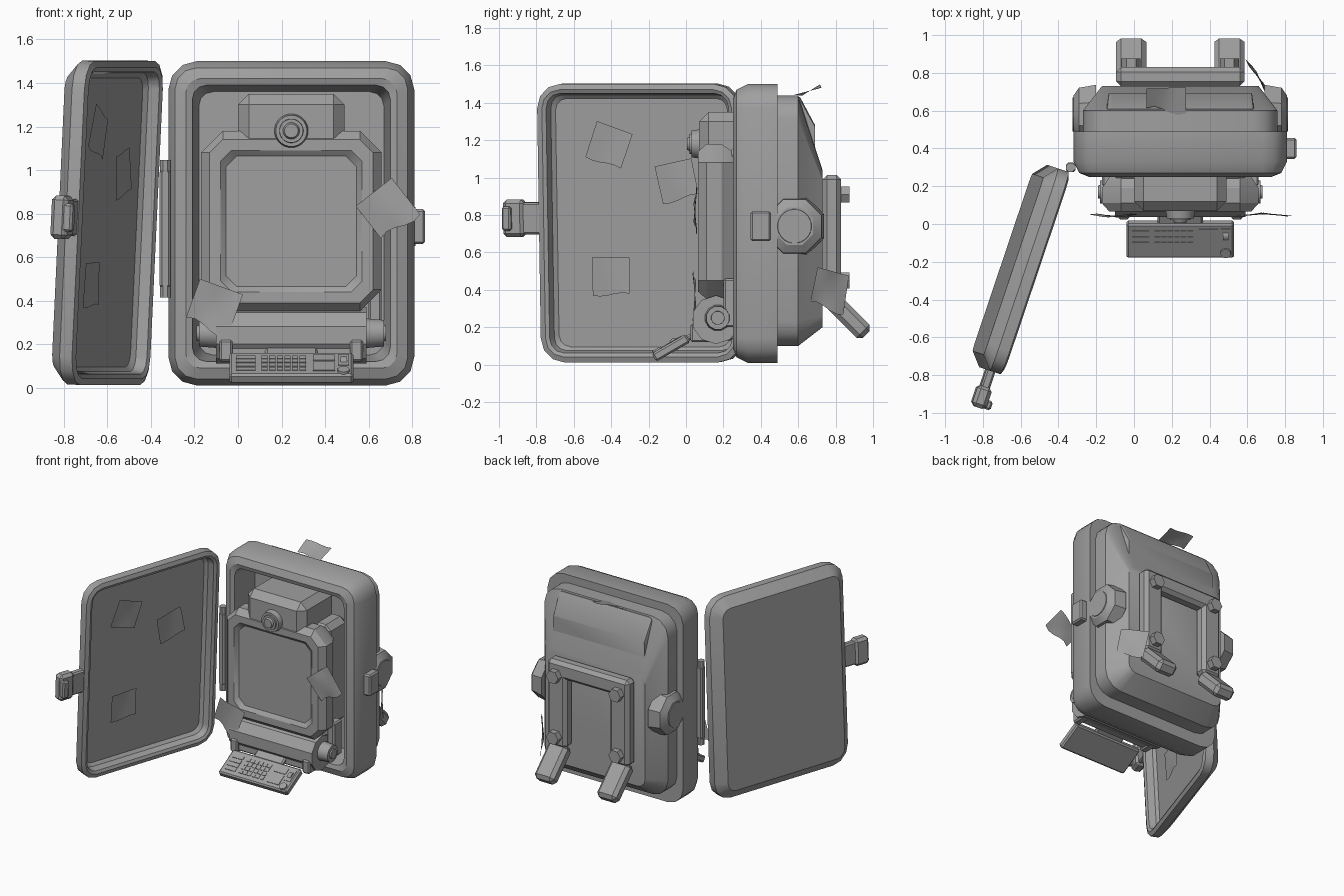
import bpy, bmesh
from math import radians, sin, cos, pi
from mathutils import Matrix, Vector

cube = bpy.data.objects.get("Cube")
if cube:
    bpy.data.objects.remove(cube, do_unlink=True)

shade = .35
colour = (shade, shade, shade, 1)
grey = bpy.data.materials.new("plain_grey")
grey.use_nodes = True
grey.diffuse_color = colour
grey.node_tree.nodes["Principled BSDF"].inputs["Base Color"].default_value = colour
parts = []


def place(x, y, z):
    return Matrix.Translation((x, y, z))


def tilt(degrees, axis):
    return Matrix.Rotation(radians(degrees), 4, axis)


def finish(name, bm, frame):
    """Turn a bmesh into a grey object standing in the given frame."""
    bm.transform(frame)
    bmesh.ops.recalc_face_normals(bm, faces=bm.faces)
    mesh = bpy.data.meshes.new(name)
    bm.to_mesh(mesh)
    bm.free()
    mesh.materials.append(grey)
    part = bpy.data.objects.new(name, mesh)
    bpy.context.collection.objects.link(part)
    parts.append(part)


def rounded_ring(bm, y, half, bottom, top, radius, steps):
    """Rounded rectangle of vertices in the x-z plane."""
    middle = (top + bottom) / 2
    reach_x = half - radius
    reach_z = top - middle - radius
    verts = []
    for quarter, (sx, sz) in enumerate(((1, 1), (-1, 1), (-1, -1), (1, -1))):
        for step in range(steps + 1):
            angle = (quarter + step / steps) * pi / 2
            x = sx * reach_x + radius * cos(angle)
            z = middle + sz * reach_z + radius * sin(angle)
            verts.append(bm.verts.new((x, y, z)))
    return verts


def loft(name, frame, half, bottom, top, radius, rings, steps=3, drop=0):
    """Skin rounded rectangles given as (y, inset); drop lowers the last one's top."""
    bm = bmesh.new()
    rows = []
    for y, inset in rings:
        lowered = drop if (y, inset) == rings[-1] else 0
        corner = max(radius - inset, radius / 2)
        rows.append(rounded_ring(bm, y, half - inset, bottom + inset,
                                 top - inset - lowered, corner, steps))
    for near, far in zip(rows, rows[1:]):
        for i, vert in enumerate(near):
            bm.faces.new((near[i - 1], vert, far[i], far[i - 1]))
    bm.faces.new(rows[0])
    bm.faces.new(rows[-1])
    finish(name, bm, frame)


def box(name, frame, size, centre, bevel=.01):
    bm = bmesh.new()
    bmesh.ops.create_cube(bm, size=1)
    bmesh.ops.scale(bm, vec=size, verts=bm.verts)
    bmesh.ops.translate(bm, vec=centre, verts=bm.verts)
    if bevel:
        bmesh.ops.bevel(bm, geom=bm.edges[:], offset=bevel, segments=1, affect='EDGES')
    finish(name, bm, frame)


def rod(name, frame, radius, depth, centre, axis, sides=8, taper=.9):
    """Slightly tapered cylinder pointing along +x, -y or +z."""
    bm = bmesh.new()
    bmesh.ops.create_cone(bm, cap_ends=True, segments=sides, depth=depth,
                          radius1=radius, radius2=radius * taper)
    aim = {'X': tilt(90, 'Y'), 'Y': tilt(90, 'X'), 'Z': Matrix()}[axis]
    finish(name, bm, frame @ place(*centre) @ aim @ tilt(180 / sides, 'Z'))


def note(name, frame, roll, width=.21, height=.2, curl=.02):
    """Curled sheet of paper in the x-z plane."""
    bm = bmesh.new()
    bmesh.ops.create_grid(bm, x_segments=5, y_segments=5, size=.5)
    for vert in bm.verts:
        across, up, _ = vert.co
        wave = sin(5 * across)
        vert.co = (across * width, curl * wave * up, up * height + curl * wave * (up - .5))
    finish(name, bm, frame @ tilt(roll, 'Y'))


# Shared size of the case and its door, and the frames parts stand in
half, bottom, top = .565, .01, 1.5
case = place(.245, 0, 0)
mirrored = case @ Matrix.Scale(-1, 4, Vector((1, 0, 0)))
both_sides = (case, mirrored)
door = (place(-.33, .27, top) @ tilt(251.4, 'Z') @ tilt(-2.8, 'X')
        @ place(half, 0, -top))
keyboard = case @ place(0, -.08, .09) @ tilt(30, 'X')

# Case: hollow front with padded rim, then the stepped back shell
loft("case_rim", case, half, bottom, top, .13,
     [(.46, .14), (.26, .11), (.25, .08), (.27, .03), (.33, 0), (.49, 0)])
loft("back_shell", case, half - .05, .1, 1.44, .13,
     [(.48, 0), (.6, 0), (.73, .1)], drop=.3)
loft("back_upper_panel", case, .39, 1, 1.43, .03, [(.5, 0), (.61, 0), (.69, .01)], drop=.14)

# Open door with recessed inside, latch and notes
loft("door_shell", door, half, bottom, top, .13,
     [(-.08, .08), (-.06, .06), (-.01, .05), (0, .03), (-.01, 0), (-.07, 0), (-.13, .07)])
box("door_latch_strap", door, (.15, .05, .17), (.6, -.04, .78))
box("door_latch_head", door, (.12, .08, .2), (.71, -.04, .78), bevel=.02)
box("door_latch_hook", door, (.05, .05, .13), (.74, 0, .78))
for x, z, roll in ((.18, 1.17, -20), (.18, .47, 0), (-.2, .98, 12)):
    note("door_note", door @ place(x, -.06, z), roll, curl=.01)

# Hinge and latch catch on the case
box("hinge_plate", case, (.05, .05, .54), (-.58, .3, .73))
rod("hinge_pin", case, .026, .63, (-.58, .3, .73), 'Z', taper=1)
box("latch_catch", case, (.07, .11, .16), (.58, .4, .74))

for side in both_sides:
    # Flank knobs
    rod("side_knob_base", side, .17, .09, (.49, .58, .74), 'X')
    rod("side_knob_rim", side, .155, .03, (.55, .58, .74), 'X', taper=.7)
    rod("side_knob_cap", side, .1, .03, (.555, .58, .74), 'X', sides=24)
    # Rear carrying frame: rails, kicked-out feet and bolts
    box("rear_rail", side, (.16, .1, .65), (.26, .78, .69), bevel=.025)
    box("rear_foot", side @ place(.26, .865, .26) @ tilt(45, 'X'),
        (.16, .1, .28), (0, 0, 0), bevel=.025)
    for z in (.45, .91):
        rod("rear_bolt", side, .05, .05, (.26, .85, z), 'Y', sides=6, taper=1)
    # Joints and arms beside the roller
    rod("side_joint", side, .07, .08, (.385, .17, .25), 'X', sides=12)
    rod("side_joint_core", side, .04, .05, (.41, .17, .25), 'X', sides=12)
    box("side_arm", side, (.06, .1, .26), (.385, .25, .33))
    box("tray_clip", side, (.06, .15, .1), (.3, .1, .17))
box("rear_crossbar", case, (.64, .1, .13), (0, .78, .95), bevel=.025)

# Screen unit with bevelled frame, camera head and lens
loft("screen_bezel", case, .415, .35, 1.18, .1,
     [(.25, .04), (.19, 0), (.11, 0), (.065, .04), (.065, .09), (.09, .115)], steps=1)
box("screen_rear_housing", case, (.7, .25, .78), (0, .34, .77), bevel=.04)
box("head_box", case, (.49, .4, .27), (0, .27, 1.215), bevel=.05)
rod("lens_ring", case, .08, .05, (0, .055, 1.18), 'Y', sides=24)
rod("lens_collar", case, .06, .04, (0, .04, 1.18), 'Y', sides=24)
rod("lens_glass", case, .045, .03, (0, .02, 1.18), 'Y', sides=24, taper=.7)

# Roller housing and tray below the screen
rod("roller_housing", case, .13, .69, (0, .16, .24), 'X', sides=10, taper=1)
box("tray", case, (.6, .2, .06), (0, .15, .16))

# Sloping keyboard with rows of keys, pad and wheel
box("keyboard_body", keyboard, (.57, .21, .05), (0, 0, 0))
box("keyboard_neck", keyboard, (.24, .1, .03), (0, .14, 0))
key_top, key_height, pitch = .022, .014, .035
for row in range(4):
    y = (row - 1.5) * pitch
    box("side_key", keyboard, (.09, .027, key_height), (-.21, y, key_top), bevel=0)
    for column in range(6):
        x = (column - 3.5) * pitch
        box("key", keyboard, (.028, .027, key_height), (x, y, key_top), bevel=0)
box("key_pad", keyboard, (.1, .08, key_height), (.15, -.03, key_top), bevel=0)
box("pad_bar", keyboard, (.1, .05, key_height), (.15, .05, key_top), bevel=0)
box("wheel_slot", keyboard, (.05, .1, key_height), (.24, .03, key_top), bevel=0)
rod("scroll_wheel", keyboard, .03, .03, (.24, .03, .01), 'X', sides=16, taper=1)
rod("round_button", keyboard, .03, .02, (.24, -.07, .025), 'Z', sides=16)

# Loose notes stuck around the case
note("front_right_note", case @ place(.44, .05, .82), -38)
note("front_left_note", case @ place(-.355, .045, .37), 20)
note("top_note", case @ place(-.075, .66, 1.465) @ tilt(-68, 'X'), 0, height=.13)
note("rear_note", case @ place(.415, .77, .4) @ tilt(122, 'Z'), 12)

# Smooth the curved surfaces and keep the edges sharp
bpy.ops.object.select_all(action='DESELECT')
for part in parts:
    part.select_set(True)
bpy.context.view_layer.objects.active = parts[0]
bpy.ops.object.shade_smooth_by_angle(angle=radians(32))
